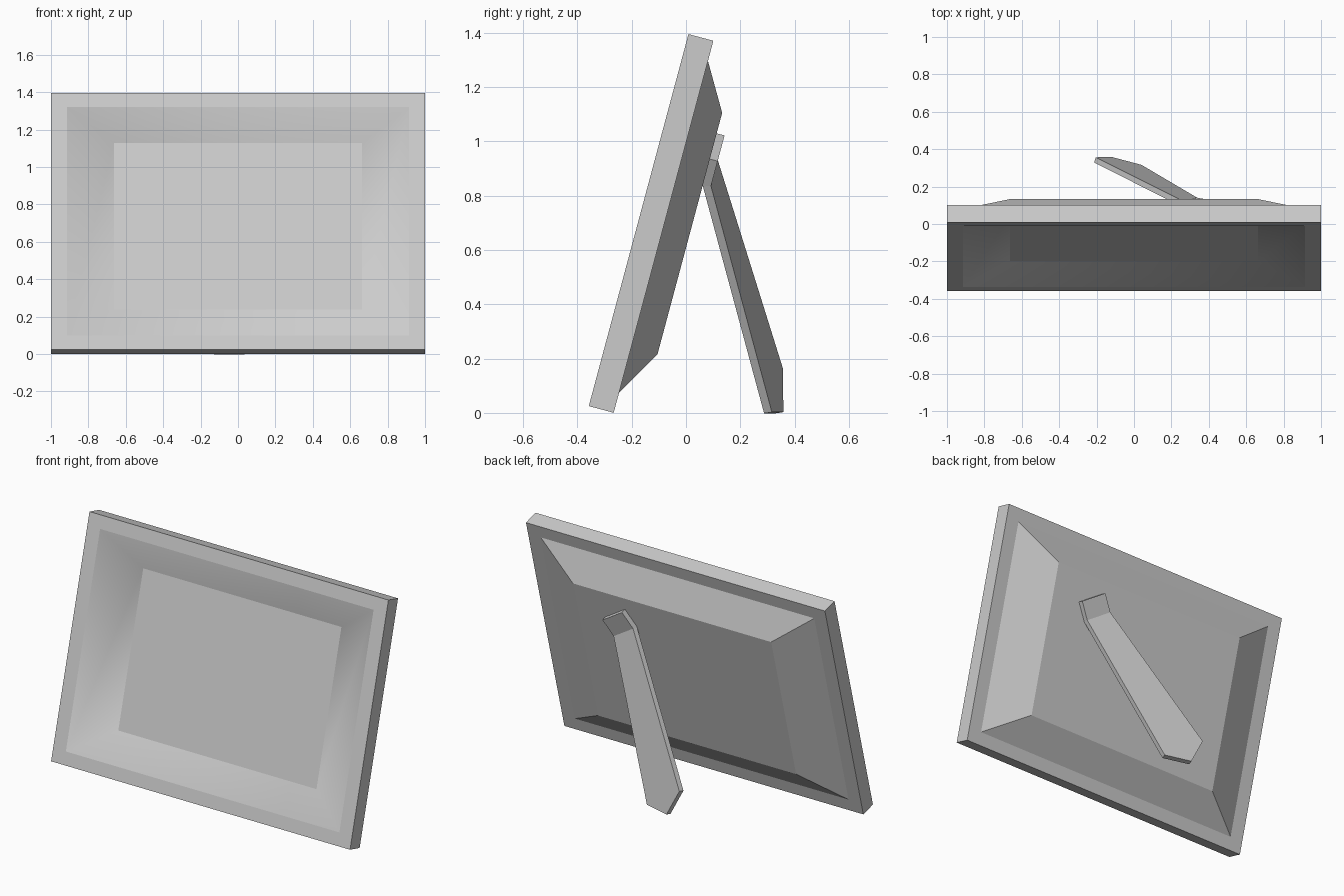
import bpy, bmesh, math
from mathutils import Matrix, Vector

if "Cube" in bpy.data.objects:
    bpy.data.objects.remove(bpy.data.objects["Cube"])

# Local panel space: x across, y = depth towards the back, z = up the panel
TILT = math.radians(15)
LEAN = Matrix.Translation((0, -0.358, 0.025)) @ Matrix.Rotation(-TILT, 4, 'X')


def finish(name, bm):
    bmesh.ops.recalc_face_normals(bm, faces=bm.faces[:])
    mesh = bpy.data.meshes.new(name)
    bm.to_mesh(mesh)
    bm.free()
    obj = bpy.data.objects.new(name, mesh)
    bpy.context.collection.objects.link(obj)
    obj.matrix_world = LEAN
    return obj


def loft(bm, rings):
    """Bridge consecutive rings and cap both ends; returns faces per band."""
    vs = [[bm.verts.new(p) for p in r] for r in rings]
    n = len(vs[0])
    bands = [[bm.faces.new((a[i], a[(i + 1) % n], b[(i + 1) % n], b[i]))
              for i in range(n)] for a, b in zip(vs, vs[1:])]
    bm.faces.new(vs[0][::-1])
    bm.faces.new(vs[-1])
    return bands


def rect(half_x, z0, z1, depth):
    return [(-half_x, depth, z0), (half_x, depth, z0),
            (half_x, depth, z1), (-half_x, depth, z1)]


# Picture frame: sunken front, rim, and tray bulging out of the back
inner, lip, outer = (0.663, 0.249, 1.17), (0.915, 0.077, 1.341), (1.0, 0.0, 1.418)
bm = bmesh.new()
bands = loft(bm, [rect(*inner, 0.10), rect(*lip, 0.0), rect(*outer, 0.0),
                  rect(*outer, 0.095), rect(*lip, 0.095), rect(*inner, 0.195)])
for f in bands[0]:
    f.smooth = True
finish("picture_frame", bm)

# Easel leg: hinge tab lying on the back, bent into a widening strut
T = 0.03
up = Vector((0.55, 0, 0.835)).normalized()      # direction along the tab
bend = math.atan(0.52)
depth = Vector((0, 1, 0))
strut_normal = depth * math.cos(bend) + up * math.sin(bend)
miter = -T * (depth + up * math.tan(bend / 2))
tab = [Vector((0.329, 0.225, 1.092)), Vector((0.477, 0.225, 0.994))]
hinge = [Vector((0.272, 0.225, 0.997)), Vector((0.42, 0.225, 0.899))]
foot = [Vector((-0.205, 0.654, 0.320)), Vector((-0.12, 0.698, 0.164)),
        Vector((0.04, 0.657, 0.153))]

bm = bmesh.new()
back = [bm.verts.new(p) for p in tab + hinge + foot]
front = [bm.verts.new(p) for p in
         [p - depth * T for p in tab] + [p + miter for p in hinge]
         + [p - strut_normal * T for p in foot]]
for side in (back, front):
    bm.faces.new([side[i] for i in (0, 1, 3, 2)])
    bm.faces.new([side[i] for i in (2, 3, 6, 5, 4)])
outline = (0, 1, 3, 6, 5, 4, 2)
for i, j in zip(outline, outline[1:] + outline[:1]):
    bm.faces.new((back[i], back[j], front[j], front[i]))
finish("easel_leg", bm)
